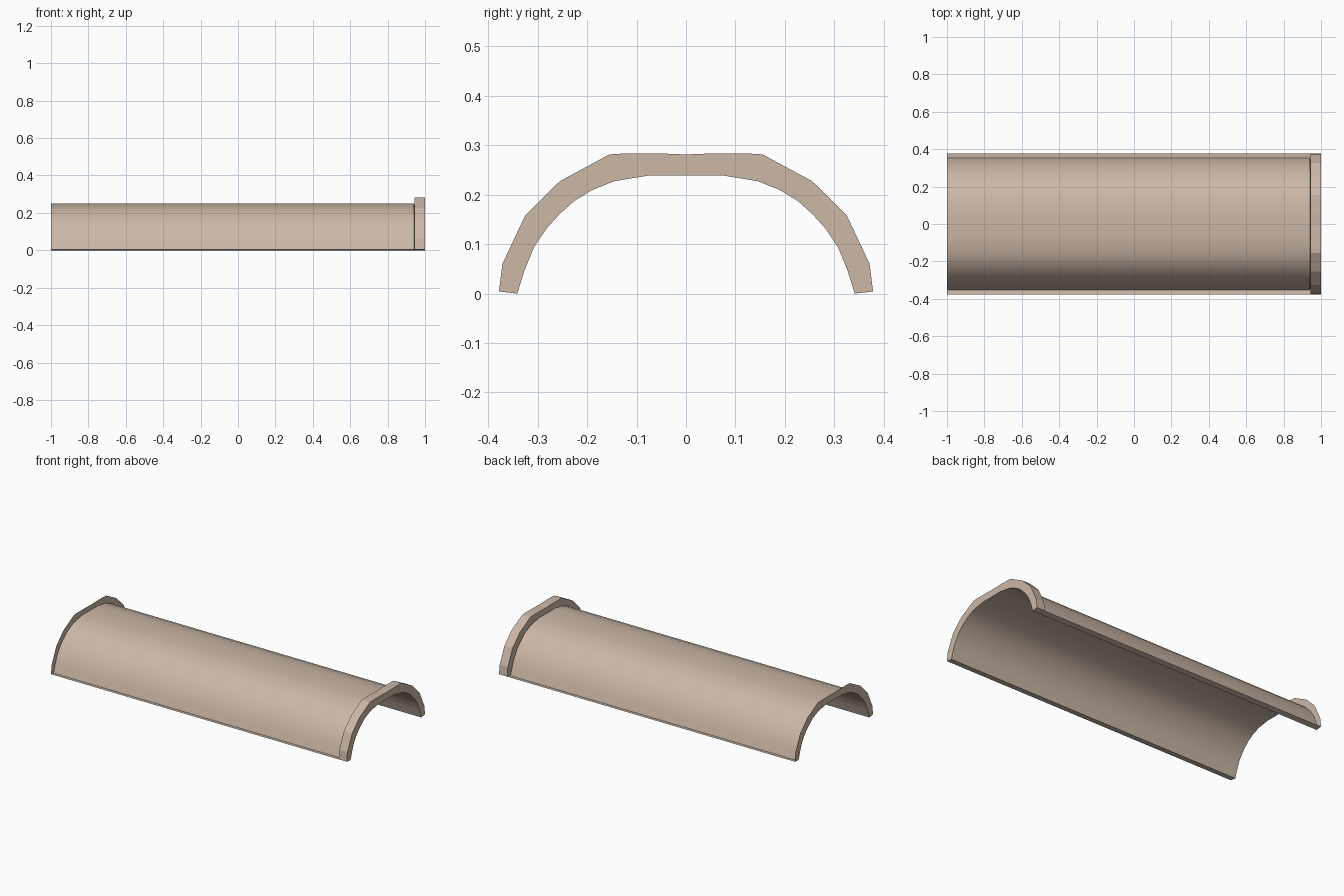
import bpy, bmesh
from mathutils import Vector

if "Cube" in bpy.data.objects:
    bpy.data.objects.remove(bpy.data.objects["Cube"])

# Half profiles (y, z), from the foot up to the crown
INNER = [(.341, 0), (.327, .045), (.308, .092), (.283, .13), (.256, .16),
         (.226, .187), (.19, .209), (.145, .227), (.072, .239)]
OUTER = [(.378, .004), (.371, .06), (.325, .158), (.255, .227), (.155, .281), (.125, .283), (.05, .283)]


def arch(half, crown):
    return half + [(0, crown)] + [(-y, z) for y, z in reversed(half)]


def offset(pts, d):
    """Push an open profile outward along its normals."""
    out = []
    for i, (y, z) in enumerate(pts):
        a, b = pts[max(i - 1, 0)], pts[min(i + 1, len(pts) - 1)]
        t = Vector((b[0] - a[0], b[1] - a[1])).normalized()
        if i in (0, len(pts) - 1):      # follow the sloping foot
            s = 1 if y > 0 else -1
            out.append((y + s * d * 1.15, z + d * .12))
        else:
            out.append((y + t.y * d, z - t.x * d))
    return out


def make(name, build, smooth=False):
    bm = bmesh.new()
    build(bm)
    mesh = bpy.data.meshes.new(name)
    bm.to_mesh(mesh)
    bm.free()
    ob = bpy.data.objects.new(name, mesh)
    bpy.context.collection.objects.link(ob)
    mat = bpy.data.materials.get("clay") or bpy.data.materials.new("clay")
    mat.diffuse_color = (.60, .48, .39, 1)
    mat.use_nodes = True
    mat.node_tree.nodes["Principled BSDF"].inputs["Base Color"].default_value = mat.diffuse_color
    mesh.materials.append(mat)
    if smooth:
        bpy.ops.object.select_all(action='DESELECT')
        ob.select_set(True)
        bpy.context.view_layer.objects.active = ob
        bpy.ops.object.shade_smooth_by_angle(angle=.5)
    return ob


def channel(bm, outer, inner, x0, x1_outer, x1_inner):
    """Closed arch wall; the two skins may end at different x."""
    n = len(outer)
    loop = outer + inner[::-1]
    a = [bm.verts.new((x0, y, z)) for y, z in loop]
    b = [bm.verts.new((x1_outer if i < n else x1_inner, y, z)) for i, (y, z) in enumerate(loop)]
    for i in range(len(loop)):
        j = (i + 1) % len(loop)
        bm.faces.new((a[i], a[j], b[j], b[i]))
    if len(outer) == len(inner):
        for v in (a, b):
            for i in range(n - 1):
                bm.faces.new((v[i], v[i + 1], v[-2 - i], v[-1 - i]))
    else:
        bm.faces.new(a)
        bm.faces.new(b)
    bmesh.ops.recalc_face_normals(bm, faces=bm.faces)


inner = arch(INNER, .239)
outer = arch(OUTER, .281)
skin = offset(inner, .0105)

# Long thin arched body
make("tile_body", lambda bm: channel(bm, skin, inner, -1, .94, .945), True)

# Thick faceted collar at the right end
collar = make("end_collar", lambda bm: channel(bm, outer, inner, .945, 1, 1))
for p in collar.data.polygons:           # inner skin of the collar is smooth
    c, nrm = p.center, p.normal
    if abs(nrm.x) < .1 and c.y * nrm.y + c.z * nrm.z < -.05:
        p.use_smooth = True


# Paper-thin faceted flange at the left end
def flange(bm):
    f = bm.faces.new([bm.verts.new((-1, y, z)) for y, z in outer + inner[::-1]])
    f.normal_update()
    if f.normal.x > 0:
        f.normal_flip()


make("end_flange", flange)


# Paper-thin lips along both feet
def lips(bm):
    for s in (1, -1):
        y0, z0 = skin[0]
        y1, z1 = outer[0]
        q = [(-1, y0, z0), (-1, y1, z1), (.945, y1, z1), (.945, y0, z0)]
        f = bm.faces.new([bm.verts.new((x, s * y, z)) for x, y, z in q])
        f.normal_update()
        if f.normal.z > 0:
            f.normal_flip()


make("foot_lips", lips)
